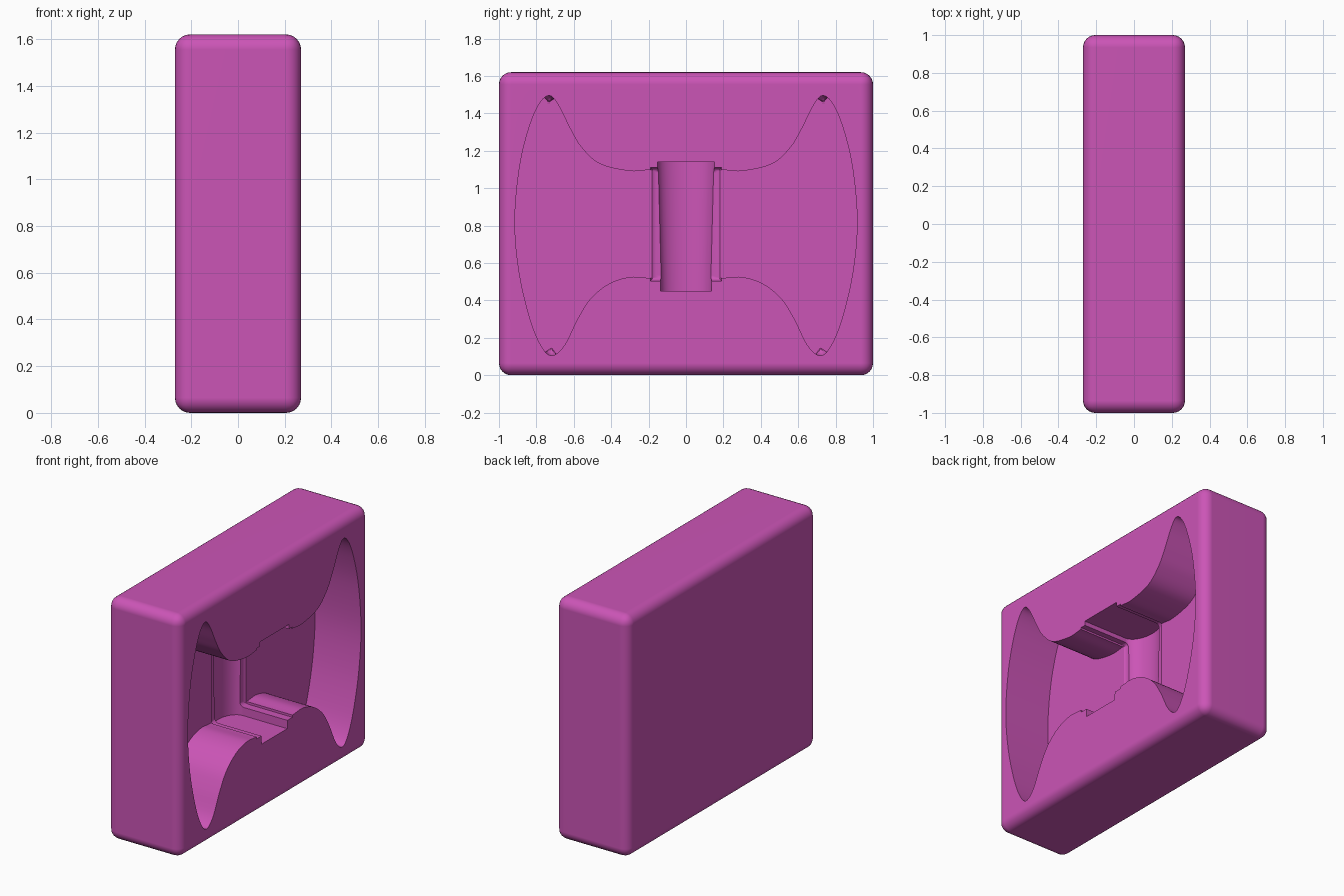
import bpy, bmesh, math
from mathutils import Vector

if "Cube" in bpy.data.objects:
    bpy.data.objects.remove(bpy.data.objects["Cube"], do_unlink=True)

pink = bpy.data.materials.new("orchid_pink")
pink.use_nodes = True
pink.diffuse_color = (0.6, 0.09, 0.47, 1)
pink.node_tree.nodes["Principled BSDF"].inputs["Base Color"].default_value = pink.diffuse_color

HEIGHT = 1.62
OPEN = 0.4      # cutters reach past the open side


def add_object(name, bm):
    bmesh.ops.recalc_face_normals(bm, faces=bm.faces[:])
    mesh = bpy.data.meshes.new(name)
    bm.to_mesh(mesh)
    bm.free()
    mesh.materials.append(pink)
    obj = bpy.data.objects.new(name, mesh)
    bpy.context.collection.objects.link(obj)
    return obj


def smooth_path(points, steps=6):
    """Catmull-Rom curve through open control points."""
    pts = [Vector(p) for p in points]
    pts = [2 * pts[0] - pts[1]] + pts + [2 * pts[-1] - pts[-2]]
    out = []
    for a, b, c, d in zip(pts, pts[1:], pts[2:], pts[3:]):
        for i in range(steps):
            t = i / steps
            out.append(0.5 * (2 * b + (c - a) * t + (2 * a - 5 * b + 4 * c - d) * t ** 2
                              + (3 * b - a - 3 * c + d) * t ** 3))
    return out + [pts[-2]]


def prism(name, low, high, fillet=0):
    """Join two matching loops; the first loop may get a rounded rim."""
    bm = bmesh.new()
    lo = [bm.verts.new(p) for p in low]
    hi = [bm.verts.new(p) for p in high]
    floor = bm.faces.new(lo)
    bm.faces.new(hi[::-1])
    n = len(lo)
    for i in range(n):
        bm.faces.new((lo[i], hi[i], hi[(i + 1) % n], lo[(i + 1) % n]))
    if fillet:
        bmesh.ops.bevel(bm, geom=floor.edges[:], offset=fillet, segments=4,
                        profile=0.5, affect='EDGES')
    obj = add_object(name, bm)
    obj.hide_render = True
    return obj


# Rounded block
bm = bmesh.new()
bmesh.ops.create_cube(bm, size=1)
for v in bm.verts:
    v.co = (v.co.x * 0.54, v.co.y * 2, (v.co.z + 0.5) * HEIGHT)
bmesh.ops.bevel(bm, geom=bm.edges[:], offset=0.065, segments=6, profile=0.5, affect='EDGES')
block = add_object("mould_block", bm)

# Flared pocket outline, one half from lower middle to upper middle
half = smooth_path([(0.2, 0.52), (0.3, 0.525), (0.41, 0.49), (0.51, 0.41), (0.58, 0.3),
                    (0.65, 0.16), (0.715, 0.105), (0.77, 0.15), (0.83, 0.29), (0.89, 0.54),
                    (0.915, 0.82), (0.89, 1.11), (0.84, 1.32), (0.785, 1.45), (0.73, 1.495),
                    (0.68, 1.44), (0.62, 1.32), (0.56, 1.22), (0.46, 1.13), (0.3, 1.092),
                    (0.2, 1.098)])
outline = [(p.x, p.y) for p in half] + [(-p.x, p.y) for p in reversed(half)]
pocket = prism("pocket_cutter", [(-0.07, y, z) for y, z in outline],
               [(OPEN, y, z) for y, z in outline], 0.045)

# Shallow rim step beside the groove
rim = [(-0.19, 0.505), (0.19, 0.505), (0.19, 1.11), (-0.19, 1.11)]
step = prism("rim_cutter", [(-0.08, y, z) for y, z in rim],
             [(OPEN, y, z) for y, z in rim], 0.03)


# Tapered central groove with a hollow back
def groove_loop(width, z):
    loop = [(OPEN, -width, z)]
    for i in range(17):
        a = math.pi * i / 16
        loop.append((-0.06 - 0.09 * math.sin(a), -width * math.cos(a), z))
    return loop + [(OPEN, width, z)]


groove = prism("groove_cutter", groove_loop(0.135, 0.45), groove_loop(0.153, 1.14))

# Cut, then shade
cutters = (pocket, step, groove)
for cutter in cutters:
    mod = block.modifiers.new(cutter.name, 'BOOLEAN')
    mod.operation = 'DIFFERENCE'
    mod.solver = 'EXACT'
    mod.object = cutter
bpy.ops.object.select_all(action='DESELECT')
block.select_set(True)
bpy.context.view_layer.objects.active = block
bpy.ops.object.convert(target='MESH')
for cutter in cutters:
    bpy.data.objects.remove(cutter, do_unlink=True)
bpy.ops.object.shade_smooth_by_angle(angle=math.radians(35))
weighted = block.modifiers.new("even_normals", 'WEIGHTED_NORMAL')
weighted.keep_sharp = True
